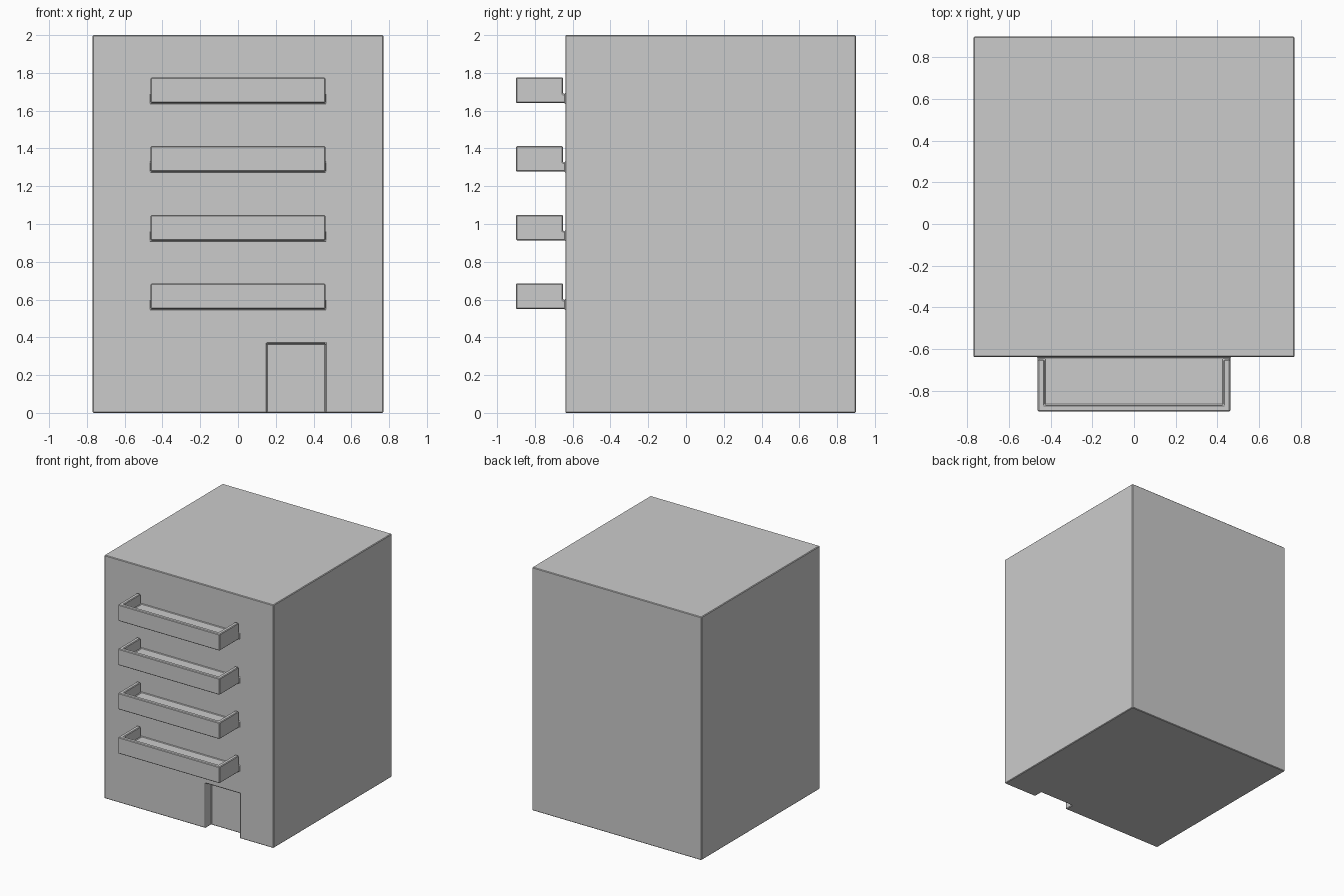
import bpy, bmesh

if "Cube" in bpy.data.objects:
    bpy.data.objects.remove(bpy.data.objects["Cube"])

BEVEL = 0.005
FLOOR_STEP = 0.3635
WALL_Y = -0.639


def prism(name, outline, z0, z1, helper=False):
    """Extrude a counter-clockwise plan outline from z0 to z1."""
    bm = bmesh.new()
    base = bm.faces.new([bm.verts.new((x, y, z0)) for x, y in outline])
    top = bmesh.ops.extrude_face_region(bm, geom=[base], use_keep_orig=True)["geom"]
    moved = [v for v in top if isinstance(v, bmesh.types.BMVert)]
    bmesh.ops.translate(bm, verts=moved, vec=(0, 0, z1 - z0))
    bmesh.ops.recalc_face_normals(bm, faces=bm.faces)
    mesh = bpy.data.meshes.new(name)
    bm.to_mesh(mesh)
    bm.free()
    obj = bpy.data.objects.new(name, mesh)
    bpy.context.collection.objects.link(obj)
    if helper:
        obj.hide_render = True
    return obj


def rect(x0, x1, y0, y1):
    return [(x0, y0), (x1, y0), (x1, y1), (x0, y1)]


def apply_modifier(obj, mod):
    bpy.context.view_layer.objects.active = obj
    bpy.ops.object.modifier_apply(modifier=mod.name)


def boolean(obj, tool, operation):
    mod = obj.modifiers.new(operation.lower(), 'BOOLEAN')
    mod.operation = operation
    mod.solver = 'EXACT'
    mod.object = tool
    apply_modifier(obj, mod)
    bpy.data.objects.remove(tool, do_unlink=True)


# Main block with the recessed doorway
building = prism("building", rect(-0.77, 0.77, WALL_Y, 0.90), 0, 2)
boolean(building, prism("door_cutter", rect(0.152, 0.463, -1.0, WALL_Y + 0.075),
                        -0.1, 0.368, True), 'DIFFERENCE')

# Balconies: slab joined to the wall, railing on three sides just clear of it
rail_end = WALL_Y - 0.012
pocket = [(-0.43, -0.868), (0.43, -0.868), (0.43, rail_end), (0.6, rail_end),
          (0.6, -0.4), (-0.6, -0.4), (-0.6, rail_end), (-0.43, rail_end)]
for i in range(4):
    z = 0.55 + i * FLOOR_STEP
    balcony = prism("balcony", rect(-0.462, 0.462, -0.90, -0.60), z, z + 0.135, True)
    boolean(balcony, prism("pocket_cutter", pocket, z + 0.048, z + 0.3, True), 'DIFFERENCE')
    boolean(building, balcony, 'UNION')

# Fine chamfer on every edge
bevel = building.modifiers.new("chamfer", 'BEVEL')
bevel.width = BEVEL
bevel.segments = 1
bevel.limit_method = 'ANGLE'
bevel.use_clamp_overlap = False
apply_modifier(building, bevel)
